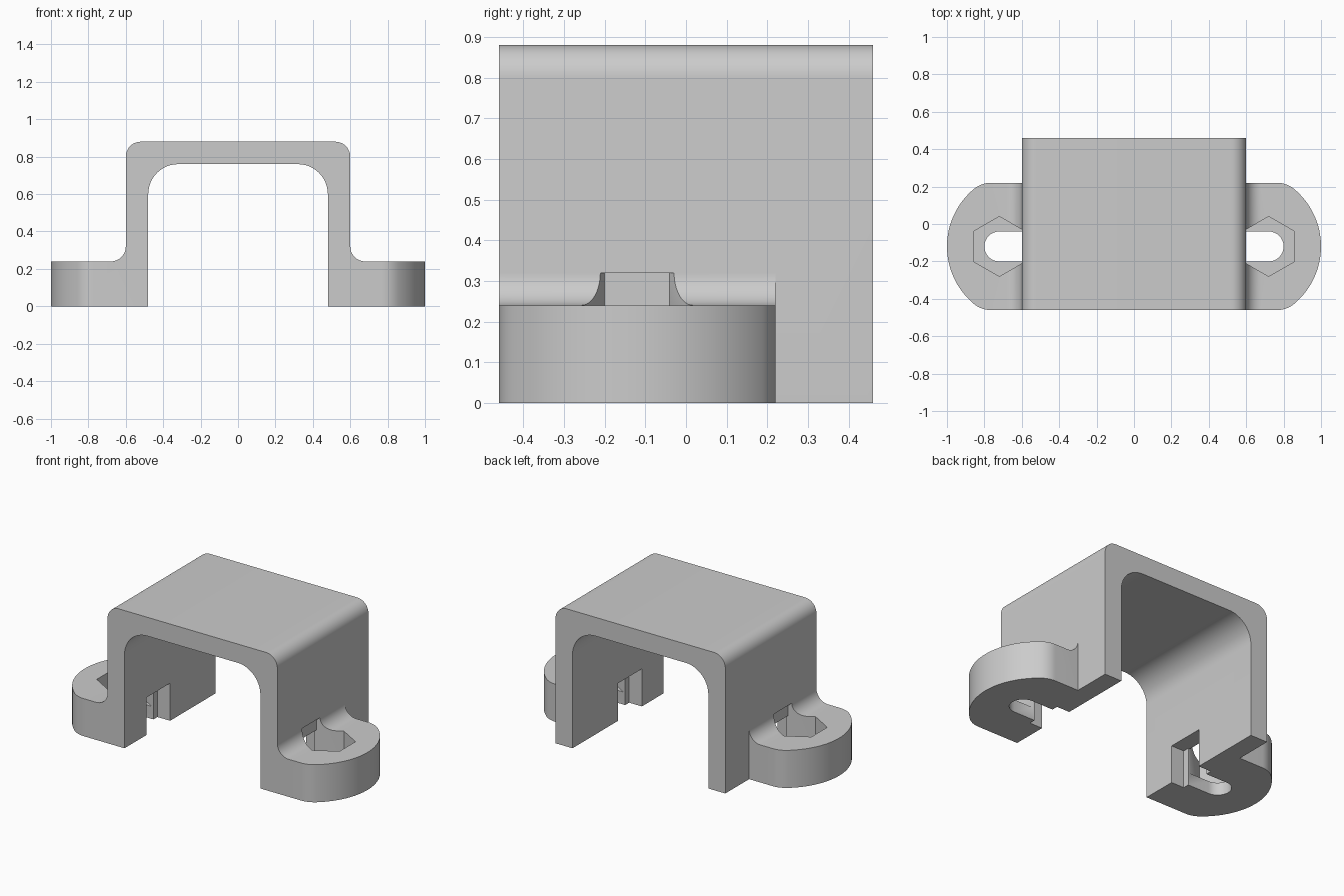
import bpy, bmesh, math
from math import radians, cos, sin, atan2
from mathutils import Vector

old = bpy.data.objects.get("Cube")
if old:
    bpy.data.objects.remove(old, do_unlink=True)

gray = bpy.data.materials.new("plain gray")
gray.use_nodes = True
gray.diffuse_color = (0.6, 0.6, 0.6, 1)
gray.node_tree.nodes["Principled BSDF"].inputs["Base Color"].default_value = (0.6, 0.6, 0.6, 1)

FRONT, BACK = -0.46, 0.46
FOOT_Y, FOOT_HALF = -0.12, 0.34      # foot centre line and half width
HOLE_X = 0.72                        # centre of the nut recess


def arc(cx, cy, r, start, end, n=12):
    angles = [radians(start + (end - start) * i / n) for i in range(n + 1)]
    return [(cx + r * cos(a), cy + r * sin(a)) for a in angles]


def prism(name, points, low, high, axis="z", side=1):
    """Extrude an outline along z, or an x-z outline along y."""
    bm = bmesh.new()
    place = (lambda u, v: (side * u, v, low)) if axis == "z" else (lambda u, v: (side * u, low, v))
    face = bm.faces.new([bm.verts.new(place(u, v)) for u, v in points])
    moved = bmesh.ops.extrude_face_region(bm, geom=[face])["geom"]
    shift = Vector((0, 0, high - low)) if axis == "z" else Vector((0, high - low, 0))
    bmesh.ops.translate(bm, vec=shift, verts=[g for g in moved if isinstance(g, bmesh.types.BMVert)])
    bmesh.ops.recalc_face_normals(bm, faces=bm.faces)
    mesh = bpy.data.meshes.new(name)
    bm.to_mesh(mesh)
    bm.free()
    mesh.materials.append(gray)
    obj = bpy.data.objects.new(name, mesh)
    bpy.context.collection.objects.link(obj)
    return obj


def combine(target, tool, operation):
    mod = target.modifiers.new(operation.title(), "BOOLEAN")
    mod.operation, mod.object, mod.solver = operation, tool, "EXACT"
    bpy.context.view_layer.objects.active = target
    bpy.ops.object.modifier_apply(modifier=mod.name)
    bpy.data.objects.remove(tool, do_unlink=True)


def flipped(points):
    return [(-x, z) for x, z in reversed(points)]


# Arched body with rounded outer and inner corners
outer = [(0.48, 0), (0.6, 0)] + arc(0.52, 0.8, 0.08, 0, 90)
inner = arc(0.32, 0.6, 0.16, 90, 0)
body = prism("bracket", outer + flipped(outer) + flipped(inner) + inner, FRONT, BACK, "y")

# Foot outline: straight sides, small corner rounds, broad round end
corner = 0.14
dy = FOOT_HALF - corner
dx = math.sqrt((0.4 - corner) ** 2 - dy ** 2)
turn = math.degrees(atan2(dy, dx))
upper = arc(0.6, 0, 0.4, 0, turn, 16) + arc(0.6 + dx, dy, corner, turn, 90, 8)[1:] + [(0.54, FOOT_HALF)]
outline = [(x, y + FOOT_Y) for x, y in [(x, -y) for x, y in reversed(upper)] + upper[1:]]
# Foot side section with the fillet against the leg
section = [(0.54, 0), (1.1, 0), (1.1, 0.24)] + arc(0.68, 0.32, 0.08, 270, 180) + [(0.54, 0.32)]

for side in (1, -1):
    foot = prism("foot", section, -0.6, 0.4, "y", side)
    combine(foot, prism("foot_outline", outline, -0.1, 0.6, "z", side), "INTERSECT")
    combine(body, foot, "UNION")

for side in (1, -1):
    # Nut recess
    hexagon = arc(HOLE_X, FOOT_Y, 0.16, 30, 330, 5)
    combine(body, prism("nut_recess", hexagon, 0.08, 0.32, "z", side), "DIFFERENCE")
    # Screw slot with a round end, open to the inside
    slot = [(0.4, FOOT_Y - 0.08)] + arc(HOLE_X, FOOT_Y, 0.08, -90, 90, 16) + [(0.4, FOOT_Y + 0.08)]
    combine(body, prism("screw_slot", slot, -0.1, 0.24, "z", side), "DIFFERENCE")
    # Wider notch in the inner face of the leg
    notch = [(0.4, FOOT_Y - 0.12), (0.57, FOOT_Y - 0.12), (0.57, FOOT_Y + 0.12), (0.4, FOOT_Y + 0.12)]
    combine(body, prism("leg_notch", notch, -0.1, 0.24, "z", side), "DIFFERENCE")

# Clean flat regions and shade the rounds smooth
bm = bmesh.new()
bm.from_mesh(body.data)
bmesh.ops.remove_doubles(bm, verts=bm.verts, dist=0.0001)
bmesh.ops.dissolve_limit(bm, angle_limit=radians(0.5), verts=bm.verts, edges=bm.edges)
bm.to_mesh(body.data)
bm.free()
bpy.ops.object.select_all(action="DESELECT")
body.select_set(True)
bpy.context.view_layer.objects.active = body
bpy.ops.object.shade_smooth_by_angle(angle=radians(30))
